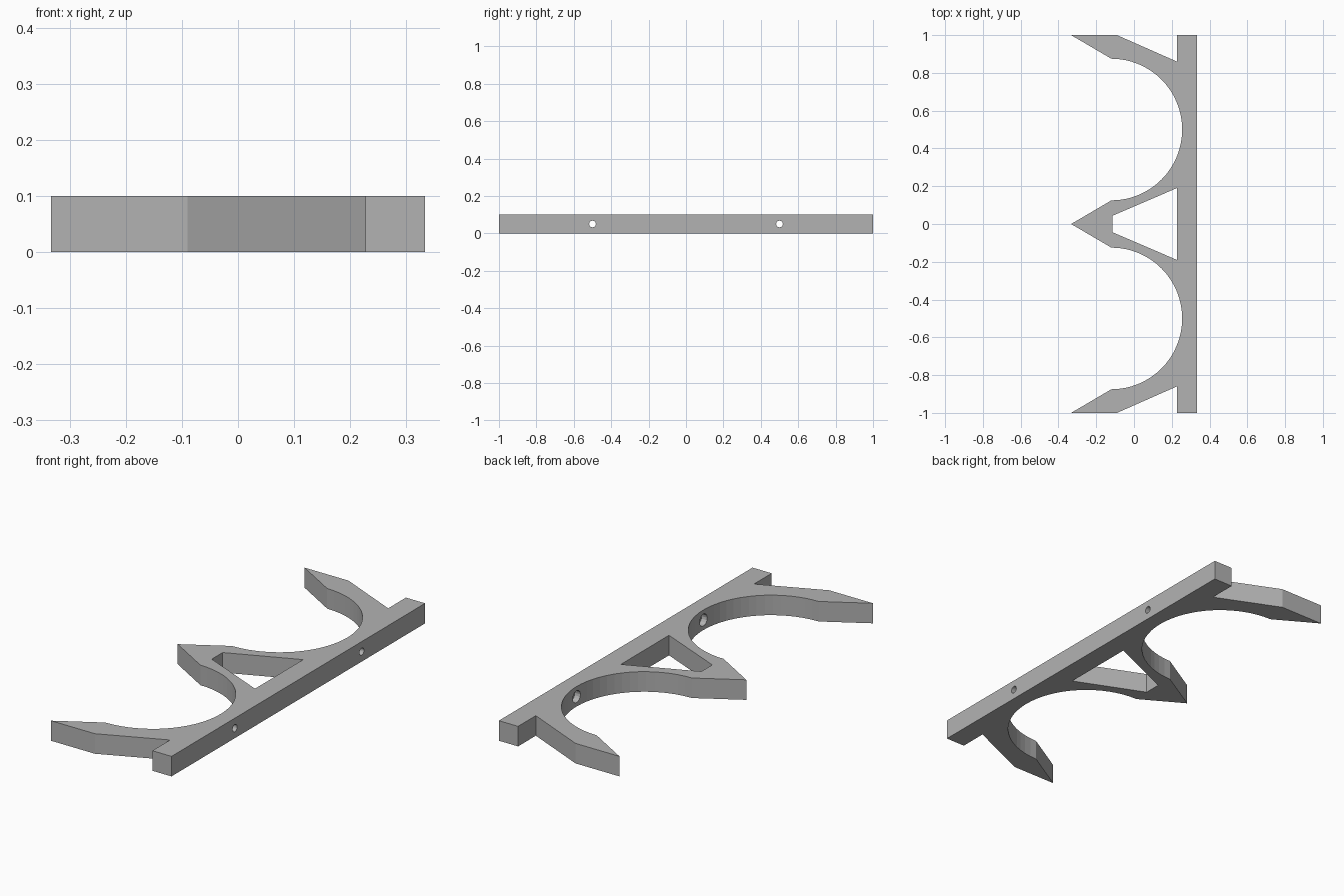
import bpy, bmesh, math
from mathutils import Matrix

cube = bpy.data.objects.get("Cube")
if cube:
    bpy.data.objects.remove(cube, do_unlink=True)

THICK = 0.1
BACK, INNER, TIP = 0.333, 0.227, -0.333    # bar faces and spike tips along x
CX, CY, R = -0.12, 0.5, 0.375              # round cradle
ARC_STEPS = 32

grey = bpy.data.materials.new("plain grey")
grey.use_nodes = True
grey.diffuse_color = (0.45, 0.45, 0.45, 1)
grey.node_tree.nodes["Principled BSDF"].inputs["Base Color"].default_value = (0.45, 0.45, 0.45, 1)


def make_object(name, bm):
    bmesh.ops.recalc_face_normals(bm, faces=bm.faces)
    mesh = bpy.data.meshes.new(name)
    bm.to_mesh(mesh)
    bm.free()
    mesh.materials.append(grey)
    obj = bpy.data.objects.new(name, mesh)
    bpy.context.collection.objects.link(obj)
    return obj


# Half outline: bar, end spike, round cradle, half of the middle spike and its window
arc = []
for i in range(ARC_STEPS + 1):
    a = math.pi / 2 - math.pi * i / ARC_STEPS
    arc.append((CX + R * math.cos(a), CY + R * math.sin(a)))
outline = [(BACK, 0), (BACK, 1), (INNER, 1), (INNER, 0.86), (-0.09, 1), (TIP, 1)]
outline += arc
outline += [(TIP, 0), (-0.115, 0), (-0.115, 0.043), (INNER, 0.19), (INNER, 0)]

# Extrude the outline, leaving the mirror seam open
bm = bmesh.new()
low = [bm.verts.new((x, y, 0)) for x, y in outline]
high = [bm.verts.new((x, y, THICK)) for x, y in outline]
bm.faces.new(low)
bm.faces.new(high)
for i in range(len(low)):
    j = (i + 1) % len(low)
    if outline[i][1] or outline[j][1]:
        bm.faces.new((low[i], low[j], high[j], high[i]))
rack = make_object("double_cradle_rack", bm)
mirror = rack.modifiers.new("mirror", 'MIRROR')
mirror.use_axis = (False, True, False)


# Screw holes through the bar, wider on the cradle side
def hole_cutter(name, radius, x0, x1):
    bm = bmesh.new()
    for y in (-CY, CY):
        place = Matrix.Translation(((x0 + x1) / 2, y, THICK / 2)) @ Matrix.Rotation(math.pi / 2, 4, 'Y')
        bmesh.ops.create_cone(bm, cap_ends=True, segments=16, radius1=radius,
                              radius2=radius, depth=x1 - x0, matrix=place)
    cutter = make_object(name, bm)
    cutter.hide_render = True
    return cutter


cutters = [hole_cutter("screw_hole_cutter", 0.018, 0.2, 0.4),
           hole_cutter("screw_head_cutter", 0.03, 0.2, 0.285)]
for cutter in cutters:
    cut = rack.modifiers.new(cutter.name, 'BOOLEAN')
    cut.operation = 'DIFFERENCE'
    cut.solver = 'EXACT'
    cut.object = cutter

# Apply the modifiers and drop the cutters
bpy.ops.object.select_all(action='DESELECT')
rack.select_set(True)
bpy.context.view_layer.objects.active = rack
for name in [m.name for m in rack.modifiers]:
    bpy.ops.object.modifier_apply(modifier=name)
for cutter in cutters:
    bpy.data.objects.remove(cutter, do_unlink=True)
